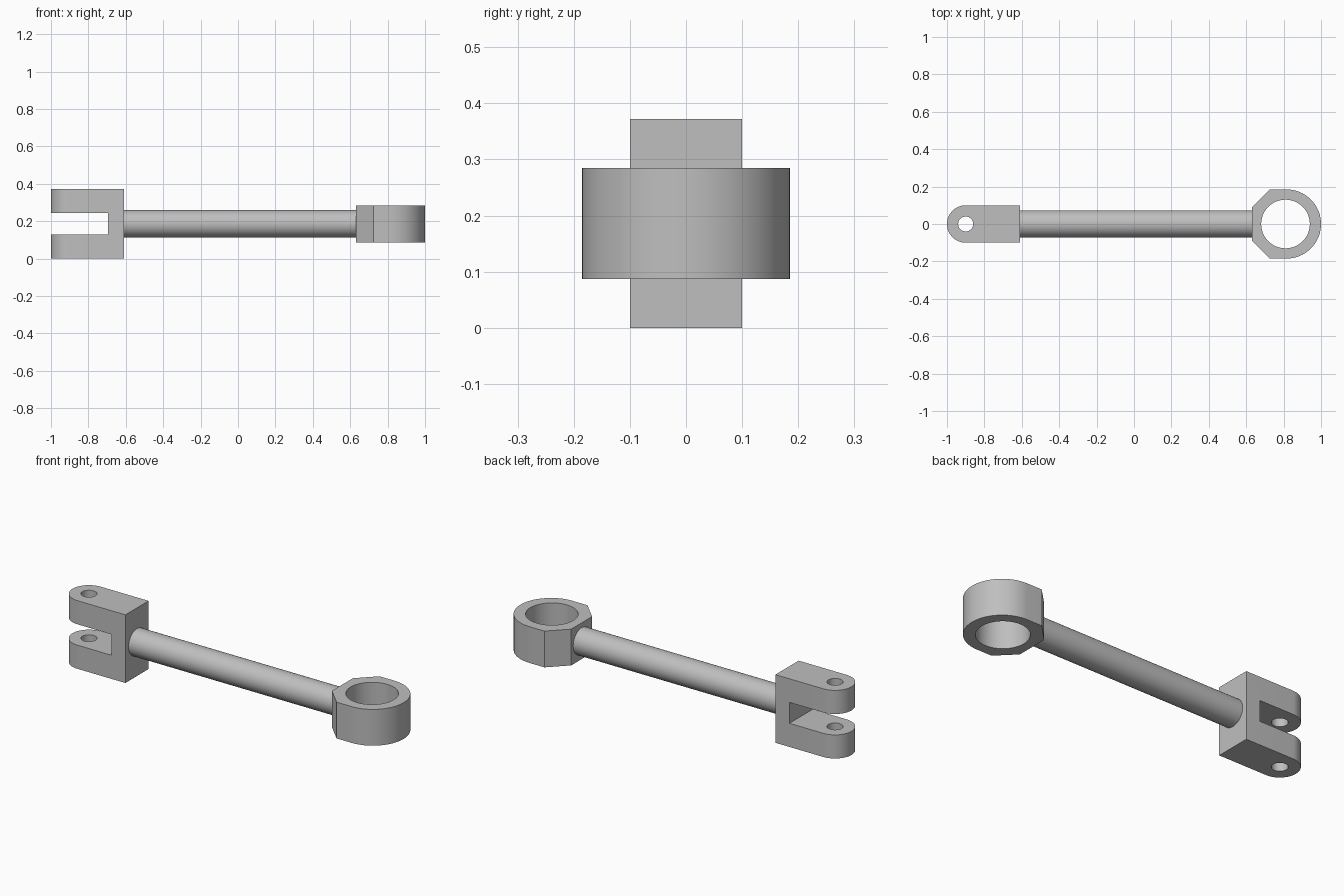
import bpy
import bmesh
from math import pi, sin, cos, radians

old = bpy.data.objects.get("Cube")
if old:
    bpy.data.objects.remove(old, do_unlink=True)

MID = 0.186      # height of the rod axis
TOP = 0.372      # overall height

steel = bpy.data.materials.new("grey steel")
steel.use_nodes = True
COLOUR = (0.52, 0.52, 0.52, 1)
steel.diffuse_color = COLOUR
steel.node_tree.nodes["Principled BSDF"].inputs["Base Color"].default_value = COLOUR


def arc(cx, r, start, end, n):
    """Points on an arc centred at (cx, 0), angles in degrees."""
    angles = [radians(start + (end - start) * i / n) for i in range(n + 1)]
    return [(cx + r * cos(a), r * sin(a)) for a in angles]


def prism(name, outline, z0, z1):
    """Extrude a flat outline from z0 to z1."""
    bm = bmesh.new()
    face = bm.faces.new([bm.verts.new((x, y, z0)) for x, y in outline])
    out = bmesh.ops.extrude_face_region(bm, geom=[face])
    tops = [v for v in out["geom"] if isinstance(v, bmesh.types.BMVert)]
    bmesh.ops.translate(bm, verts=tops, vec=(0, 0, z1 - z0))
    bmesh.ops.recalc_face_normals(bm, faces=bm.faces)
    mesh = bpy.data.meshes.new(name)
    bm.to_mesh(mesh)
    bm.free()
    mesh.materials.append(steel)
    obj = bpy.data.objects.new(name, mesh)
    bpy.context.collection.objects.link(obj)
    return obj


def smooth(obj):
    bpy.ops.object.select_all(action="DESELECT")
    obj.select_set(True)
    bpy.context.view_layer.objects.active = obj
    bpy.ops.object.shade_smooth_by_angle(angle=radians(30))


def cut(obj, cutters):
    """Subtract each cutter, apply the result and remove the cutters."""
    bpy.context.view_layer.objects.active = obj
    for cutter in cutters:
        cutter.hide_render = True
        mod = obj.modifiers.new("cut", "BOOLEAN")
        mod.operation = "DIFFERENCE"
        mod.solver = "EXACT"
        mod.object = cutter
        bpy.ops.object.modifier_apply(modifier=mod.name)
        bpy.data.objects.remove(cutter, do_unlink=True)
    smooth(obj)


# Fork: round-ended block with a slot and a pin hole
fork = prism("fork", [(-0.61, -0.1), (-0.61, 0.1)] + arc(-0.9, 0.1, 90, 270, 32), 0, TOP)
slot = prism("slot_cutter", [(-1.1, -0.2), (-0.695, -0.2), (-0.695, 0.2), (-1.1, 0.2)],
             MID - 0.057, MID + 0.057)
pin_hole = prism("pin_hole_cutter", arc(-0.9, 0.04, 0, 360, 40)[:-1], -0.1, TOP + 0.1)
cut(fork, [slot, pin_hole])

# Eye: round collar with a chamfered square back and a large bore
back = [(0.725, 0.185), (0.63, 0.09), (0.63, -0.09), (0.725, -0.185)]
eye = prism("eye", arc(0.815, 0.185, -90, 90, 40) + back, MID - 0.099, MID + 0.099)
bore = prism("bore_cutter", arc(0.81, 0.13, 0, 360, 64)[:-1], 0, TOP)
cut(eye, [bore])

# Rod joining the fork and the eye
bpy.ops.mesh.primitive_cylinder_add(vertices=64, radius=0.073, depth=1.26,
                                    location=(0.01, 0, MID), rotation=(0, pi / 2, 0))
rod = bpy.context.object
rod.name = "rod"
rod.data.materials.append(steel)
smooth(rod)
